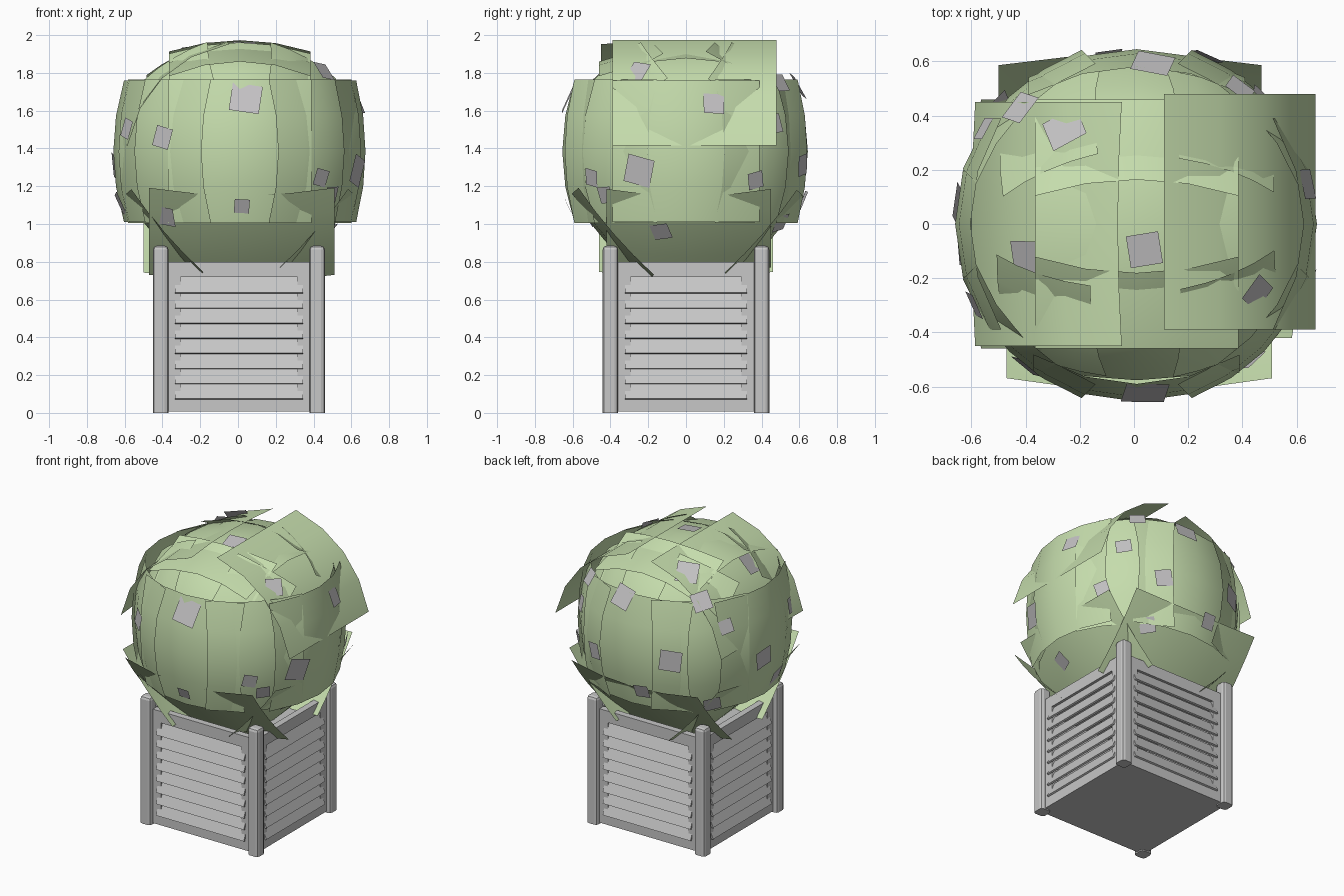
import bpy, bmesh, math, random
from mathutils import Vector, Matrix
from mathutils.bvhtree import BVHTree

if "Cube" in bpy.data.objects:
    bpy.data.objects.remove(bpy.data.objects["Cube"])

random.seed(4)

def material(name, rgb):
    m = bpy.data.materials.new(name)
    m.diffuse_color = (*rgb, 1)
    m.use_nodes = True
    m.node_tree.nodes["Principled BSDF"].inputs["Base Color"].default_value = m.diffuse_color
    return m

GREY = material("planter grey", (0.57, 0.57, 0.57))
GREEN = material("leaf green", (0.56, 0.72, 0.415))
BLOOM = material("blossom grey", (0.55, 0.54, 0.55))

def finish(name, bm, mat, smooth=False):
    me = bpy.data.meshes.new(name)
    bm.to_mesh(me)
    bm.free()
    ob = bpy.data.objects.new(name, me)
    bpy.context.collection.objects.link(ob)
    me.materials.append(mat)
    for p in me.polygons:
        p.use_smooth = smooth
    return ob

def box(bm, lo, hi, rot=None):
    lo, hi = Vector(lo), Vector(hi)
    m = Matrix.Translation((lo + hi) / 2)
    if rot:
        m = m @ rot
    m = m @ Matrix.Diagonal((*(hi - lo), 1))
    return bmesh.ops.create_cube(bm, size=1, matrix=m)["verts"]

# ---- planter: corner posts with chamfered edges and tops
CX = 0.005
for i, sx in enumerate((-1, 1)):
    for j, sy in enumerate((-1, 1)):
        bm = bmesh.new()
        x, y = CX + sx * 0.414, sy * 0.4
        box(bm, (x - .041, y - .041, 0), (x + .041, y + .041, .885))
        es = [e for e in bm.edges if all(v.co.z > .5 for v in e.verts)
              or abs(e.verts[0].co.z - e.verts[1].co.z) > .5]
        bmesh.ops.bevel(bm, geom=es, offset=.02, segments=2, affect='EDGES', profile=.5)
        finish("corner_post_%d%d" % (i, j), bm, GREY)

# ---- planter: four framed sides with tilted slats
def side_panel(name, angle, dist, half):
    frame, slats = bmesh.new(), bmesh.new()
    o, n = -dist, -dist + .045
    box(frame, (-half, o, .72), (half, n, .80))
    box(frame, (-half, o, .008), (half, n, .08))
    for s in (-1, 1):
        a, b = sorted((s * (half - .065), s * half))
        box(frame, (a, o, .08), (b, n, .72))
    tilt = Matrix.Rotation(math.radians(-23), 4, 'X')
    for k in range(8):
        z = .08 + .08 * (k + .5)
        box(slats, (-half + .037, o + .002, z - .05), (half - .037, o + .014, z + .05), tilt)
    for part, bm in (("frame", frame), ("slats", slats)):
        bm.transform(Matrix.Translation((CX, 0, 0)) @ Matrix.Rotation(angle, 4, 'Z'))
        finish(name + "_" + part, bm, GREY)

side_panel("front", 0, .41, .375)
side_panel("right", math.pi / 2, .424, .36)
side_panel("back", math.pi, .41, .375)
side_panel("left", -math.pi / 2, .424, .36)

bm = bmesh.new()
box(bm, (CX - .40, -.385, .008), (CX + .40, .385, .03))
finish("planter_floor", bm, GREY)
bm = bmesh.new()
box(bm, (CX - .375, -.36, .70), (CX + .375, .36, .72))
finish("planter_fill", bm, GREY)

# ---- foliage: bent rectangular cards around a ball
C = Vector((0.01, 0, 1.385))

def card(bm, az, el, r, w, h, ku, kv, roll=0, shift=0, lift=0, n=4):
    a, e = math.radians(az), math.radians(el)
    d = Vector((math.cos(e) * math.cos(a), math.cos(e) * math.sin(a), math.sin(e)))
    u = Vector((-math.sin(a), math.cos(a), 0))
    R = Matrix.Rotation(math.radians(roll), 3, d)
    u, v = R @ u, R @ d.cross(u)
    g = [[None] * (n + 1) for _ in range(n + 1)]
    for i in range(n + 1):
        for j in range(n + 1):
            p, q = w * (i / n - .5), h * (j / n - .5)
            g[i][j] = bm.verts.new(C + d * (r - ku * p * p - kv * q * q)
                                   + u * (p + shift) + v * (q + lift))
    for i in range(n):
        for j in range(n):
            bm.faces.new((g[i][j], g[i + 1][j], g[i + 1][j + 1], g[i][j + 1]))

bm = bmesh.new()
# upright ring: straight and diagonal
card(bm, -90, 0, .655, .76, .76, .75, .45)
card(bm, 90, 0, .645, .80, .76, .65, .45)
card(bm, 0, 0, .665, .78, .75, .75, .35)
card(bm, 180, 0, .670, .78, .75, .75, .4)
for az in (45, 135, 225, 315):
    card(bm, az, 0, .665, .62, .76, .7, .5)
# upper ring
card(bm, 0, 45, .61, .87, .79, .0, .78, shift=.045, lift=-.05)
card(bm, 180, 45, .585, .90, .765, .1, .85, lift=-.02)
card(bm, -90, 45, .59, .75, .56, .6, .7)
card(bm, 90, 45, .59, .75, .60, .6, .65)
for az, roll in ((48, 35), (133, -30), (227, 38), (314, -34)):
    card(bm, az, 36, .625, .42, .44, .6, .6, roll)
# crown
card(bm, 90, 90, .570, .75, .92, .55, .45)
# lower ring, flaring out at the corners
card(bm, -90, -41, .635, .98, .61, .25, .2, shift=.01, lift=-.078)
card(bm, 90, -41, .645, .97, .58, .22, .2, shift=.025, lift=-.06)
card(bm, 0, -41, .635, .87, .55, .3, .2, shift=.015, lift=-.05)
card(bm, 180, -41, .635, .92, .58, .25, .2, lift=-.065)
for az, roll in ((43, -30), (137, 32), (222, 28), (318, -35)):
    card(bm, az, -28, .64, .42, .34, .6, .6, roll)
tree = BVHTree.FromBMesh(bm)
finish("foliage_cards", bm, GREEN, True)

# ---- blossoms: flat plates lying on the foliage (direction from ball centre, size)
spots = [
    (.03, -.6, .27, .16), (-.39, -.5, .07, .11), (.01, -.6, -.28, .08), (.43, -.5, -.14, .09),
    (.60, -.24, -.1, .15), (.60, .14, .24, .11), (.55, .36, -.15, .09), (.25, .59, -.07, .11),
    (.5, -.14, -.45, .10), (.42, -.24, .40, .11), (.42, .55, .40, .10), (.03, -.10, .60, .12),
    (-.25, .33, .48, .14), (-.40, -.13, .42, .14), (.06, .6, .35, .14), (-.45, .45, .40, .12),
    (-.53, .33, .2, .09), (-.66, .08, -.08, .13), (-.64, -.1, -.28, .12), (-.40, -.5, -.35, .11),
    (-.3, .58, .0, .14), (-.1, .6, -.25, .10), (.48, .48, .15, .10), (-.5, .42, -.3, .11),
    (.3, .5, -.38, .10), (-.6, -.3, .12, .10), (.52, -.46, -.25, .09)]
bm = bmesh.new()
for x, y, z, s in spots:
    d = Vector((x, y, z)).normalized()
    hit = tree.ray_cast(C + d * 2, -d)[0]
    r = (hit - C).length + .012 if hit else .66
    rot = d.to_track_quat('Z', 'Y').to_matrix().to_4x4()
    m = (Matrix.Translation(C + d * r) @ rot
         @ Matrix.Rotation(random.uniform(-.3, .3), 4, 'Z'))
    bmesh.ops.create_grid(bm, x_segments=1, y_segments=1, size=s / 2, matrix=m)
finish("blossoms", bm, BLOOM)
